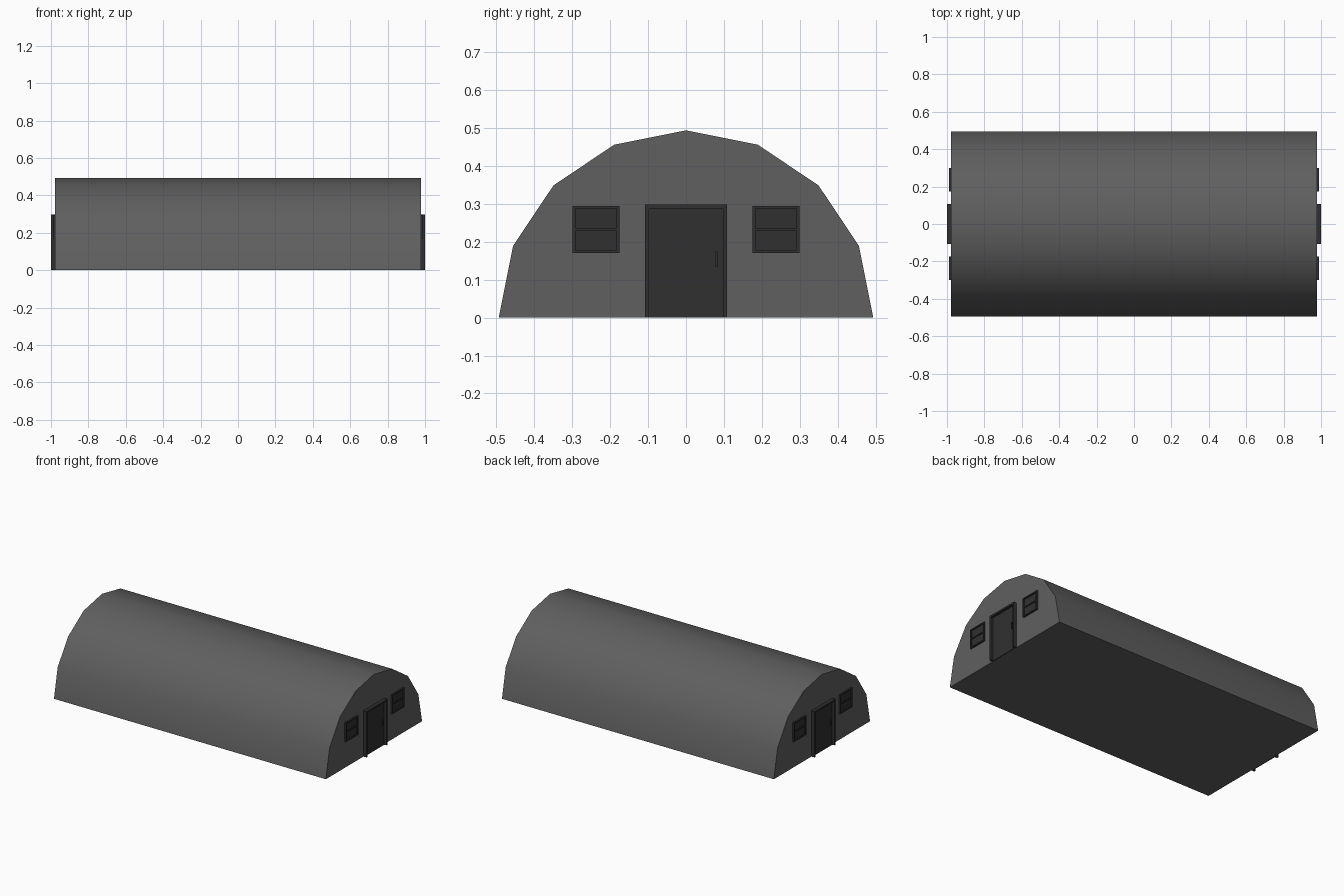
import bpy, bmesh, math
from mathutils import Matrix

if "Cube" in bpy.data.objects:
    bpy.data.objects.remove(bpy.data.objects["Cube"])

def material(name, v):
    m = bpy.data.materials.new(name)
    m.diffuse_color = (v, v, v, 1)
    m.use_nodes = True
    m.node_tree.nodes["Principled BSDF"].inputs["Base Color"].default_value = m.diffuse_color
    return m

GREY = material("hut grey", 0.115)
DARK = material("dark trim", 0.03)
END = 0.978   # x of the end walls
R = 0.494     # arch radius

def finish(bm, name, mat):
    bmesh.ops.recalc_face_normals(bm, faces=bm.faces)
    me = bpy.data.meshes.new(name)
    bm.to_mesh(me)
    bm.free()
    me.materials.append(mat)
    ob = bpy.data.objects.new(name, me)
    bpy.context.collection.objects.link(ob)
    return ob

# Hut shell: eight-sided half round arch extruded along x
bm = bmesh.new()
ring = [bm.verts.new((-END, R * math.cos(math.pi * i / 8), R * math.sin(math.pi * i / 8)))
        for i in range(9)]
cap = bm.faces.new(ring)
ext = bmesh.ops.extrude_face_region(bm, geom=[cap], use_keep_orig=True)
bmesh.ops.translate(bm, vec=(2 * END, 0, 0),
                    verts=[g for g in ext["geom"] if isinstance(g, bmesh.types.BMVert)])
hut = finish(bm, "hut_shell", GREY)
bpy.context.view_layer.objects.active = hut
hut.select_set(True)
bpy.ops.object.shade_smooth_by_angle(angle=math.radians(35))

def boxes(name, parts, turn):
    """One object from boxes (x0, x1, y0, y1, z0, z1), spun to face an end."""
    bm = bmesh.new()
    for x0, x1, y0, y1, z0, z1 in parts:
        m = Matrix.Translation(((x0 + x1) / 2, (y0 + y1) / 2, (z0 + z1) / 2)) \
            @ Matrix.Diagonal((x1 - x0, y1 - y0, z1 - z0, 1))
        bmesh.ops.create_cube(bm, size=1, matrix=m)
    bmesh.ops.rotate(bm, verts=bm.verts, matrix=Matrix.Rotation(turn, 3, 'Z'))
    return finish(bm, name, DARK)

def frame(x1, y0, y1, z0, z1, t, sill=True):
    """Border bars around an opening."""
    bars = [(END, x1, y0, y0 + t, z0, z1), (END, x1, y1 - t, y1, z0, z1),
            (END, x1, y0 + t, y1 - t, z1 - t, z1)]
    if sill:
        bars.append((END, x1, y0 + t, y1 - t, z0, z0 + t))
    return bars

for end, turn in (("right", 0), ("left", math.pi)):
    # Door, its surround and handle
    boxes(end + "_door_frame", frame(1.0, -0.108, 0.108, 0, 0.298, 0.011, False), turn)
    boxes(end + "_door", [(END, 0.984, -0.097, 0.097, 0, 0.287)], turn)
    boxes(end + "_door_handle", [(0.984, 0.994, 0.077, 0.083, 0.135, 0.175)], turn)
    # Windows either side with a cross bar
    for side, y0 in (("a", -0.300), ("b", 0.175)):
        y1 = y0 + 0.125
        boxes(f"{end}_window_frame_{side}",
              frame(0.988, y0, y1, 0.17, 0.295, 0.008)
              + [(END, 0.986, y0 + 0.008, y1 - 0.008, 0.229, 0.236)], turn)
        boxes(f"{end}_window_pane_{side}",
              [(END, 0.981, y0 + 0.008, y1 - 0.008, 0.178, 0.287)], turn)
